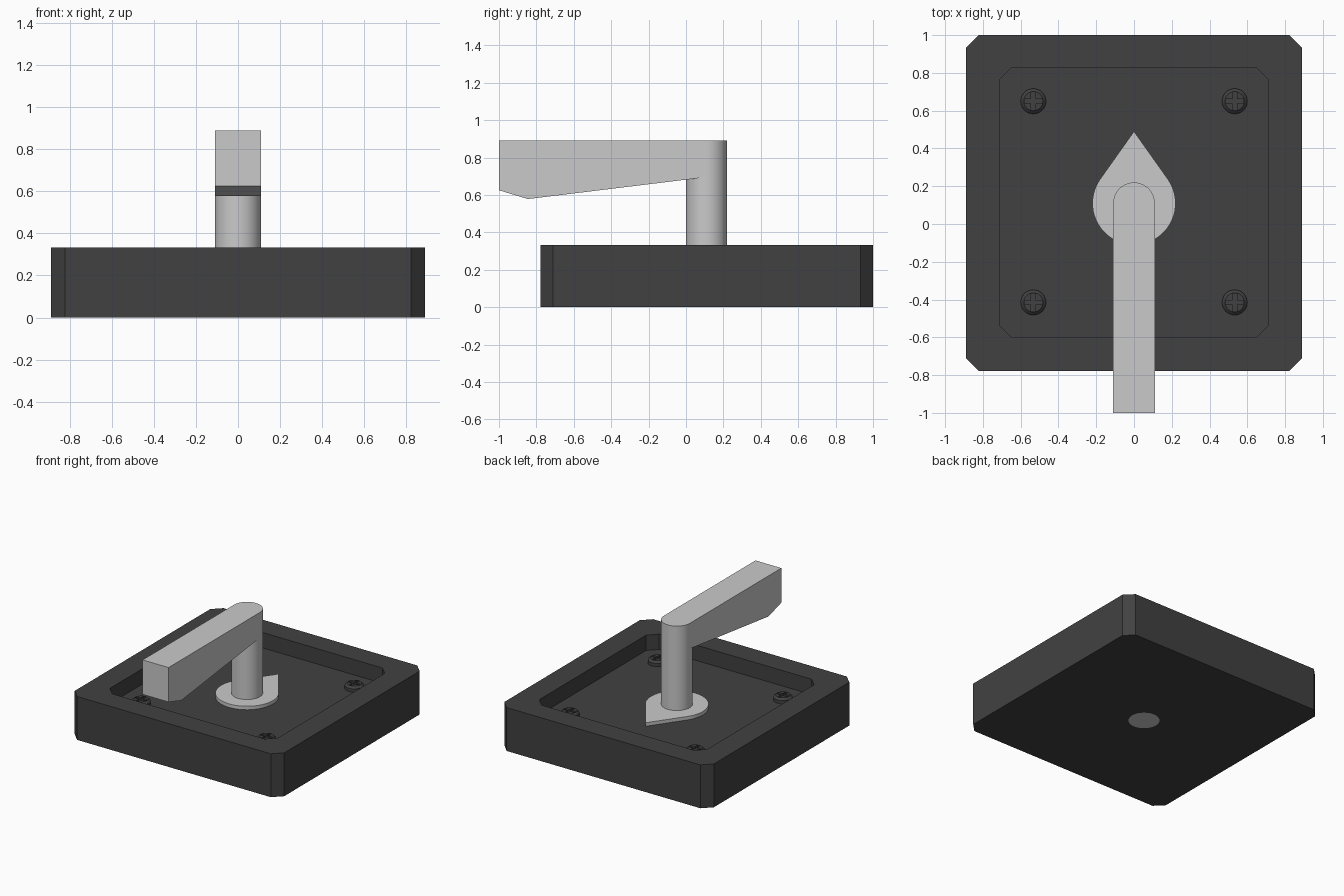
import bpy, bmesh
from math import sin, cos, pi, acos
from mathutils import Matrix

cube = bpy.data.objects.get("Cube")
if cube:
    bpy.data.objects.remove(cube, do_unlink=True)


def material(name, value):
    m = bpy.data.materials.new(name)
    m.use_nodes = True
    colour = (value, value, value, 1)
    m.diffuse_color = colour
    m.node_tree.nodes["Principled BSDF"].inputs["Base Color"].default_value = colour
    return m


DARK = material("charcoal", 0.053)
LIGHT = material("light grey", 0.59)


def prism(name, outline, low, high, mat, top_scale=1.0):
    """Extrude an xy outline between two heights, optionally tapering it."""
    bm = bmesh.new()
    bottom = [bm.verts.new((x, y, low)) for x, y in outline]
    top = [bm.verts.new((x * top_scale, y * top_scale, high)) for x, y in outline]
    bm.faces.new(bottom)
    bm.faces.new(top)
    for i in range(len(outline)):
        j = (i + 1) % len(outline)
        bm.faces.new((bottom[i], bottom[j], top[j], top[i]))
    bmesh.ops.recalc_face_normals(bm, faces=bm.faces)
    mesh = bpy.data.meshes.new(name)
    bm.to_mesh(mesh)
    bm.free()
    mesh.materials.append(mat)
    obj = bpy.data.objects.new(name, mesh)
    bpy.context.collection.objects.link(obj)
    return obj


def select(obj):
    bpy.ops.object.select_all(action='DESELECT')
    obj.select_set(True)
    bpy.context.view_layer.objects.active = obj


def smooth(obj):
    select(obj)
    bpy.ops.object.shade_smooth_by_angle(angle=pi / 6)


def carve(obj, cutter):
    select(obj)
    mod = obj.modifiers.new("cut", 'BOOLEAN')
    mod.operation = 'DIFFERENCE'
    mod.solver = 'EXACT'
    mod.object = cutter
    bpy.ops.object.modifier_apply(modifier=mod.name)
    bpy.data.objects.remove(cutter, do_unlink=True)


def arc(r, cy=0.0, start=0.0, end=2 * pi, n=48):
    return [(r * cos(start + (end - start) * i / n), cy + r * sin(start + (end - start) * i / n))
            for i in range(n)]


def chamfered(half_x, y0, y1, c):
    right = [(half_x - c, y0), (half_x, y0 + c), (half_x, y1 - c), (half_x - c, y1)]
    return right + [(-x, y) for x, y in reversed(right)]


FLOOR, RIM, TOP = 0.215, 0.333, 0.89
AXIS_Y, POST_R, PLATE_R, TIP_Y = 0.11, 0.11, 0.22, 0.49

# Square housing with a sunken panel and a shaft hole
housing = prism("housing", chamfered(0.89, -0.777, 1.0, 0.067), 0, RIM, DARK)
carve(housing, prism("panel_cutter", chamfered(0.713, -0.6, 0.827, 0.065), FLOOR, 1, DARK))
carve(housing, prism("shaft_cutter", arc(POST_R, AXIS_Y), -1, 1, DARK))
smooth(housing)

# Teardrop pointer plate, its straight sides tangent to the round part
spread = acos(PLATE_R / (TIP_Y - AXIS_Y))
outline = arc(PLATE_R, AXIS_Y, pi / 2 + spread, 5 * pi / 2 - spread)
outline += [(PLATE_R * sin(spread), AXIS_Y + PLATE_R * cos(spread)), (0, TIP_Y)]
smooth(prism("pointer_plate", outline, FLOOR, FLOOR + 0.027, LIGHT))

# Shaft running right through the housing
smooth(prism("shaft", arc(POST_R, AXIS_Y), 0, TOP, LIGHT))

# Lever arm: side profile (y, z) extruded across x
profile = [(AXIS_Y, TOP), (-1, TOP), (-1, 0.625), (-0.845, 0.578), (AXIS_Y, 0.695)]
arm = prism("lever_arm", profile, -POST_R, POST_R, LIGHT)
arm.data.transform(Matrix(((0, 0, 1, 0), (1, 0, 0, 0), (0, 1, 0, 0), (0, 0, 0, 1))))

# Four cross-head screws with bevelled rims
for side, sx in (("left", 1), ("right", -1)):
    for end, y in (("front", -0.415), ("back", 0.65)):
        name = f"{end}_{side}_screw"
        body = prism(name, arc(0.067, n=32), FLOOR - 0.005, FLOOR + 0.025, DARK)
        head = prism(name + "_head", arc(0.067, n=32), FLOOR + 0.025, FLOOR + 0.04, DARK, 0.76)
        for a, b in ((0.048, 0.011), (0.011, 0.048)):
            slot = [(-a, -b), (a, -b), (a, b), (-a, b)]
            carve(head, prism("slot_cutter", slot, FLOOR, 1, DARK))
        for part in (body, head):
            smooth(part)
            part.location = (0.533 * sx, y, 0)
